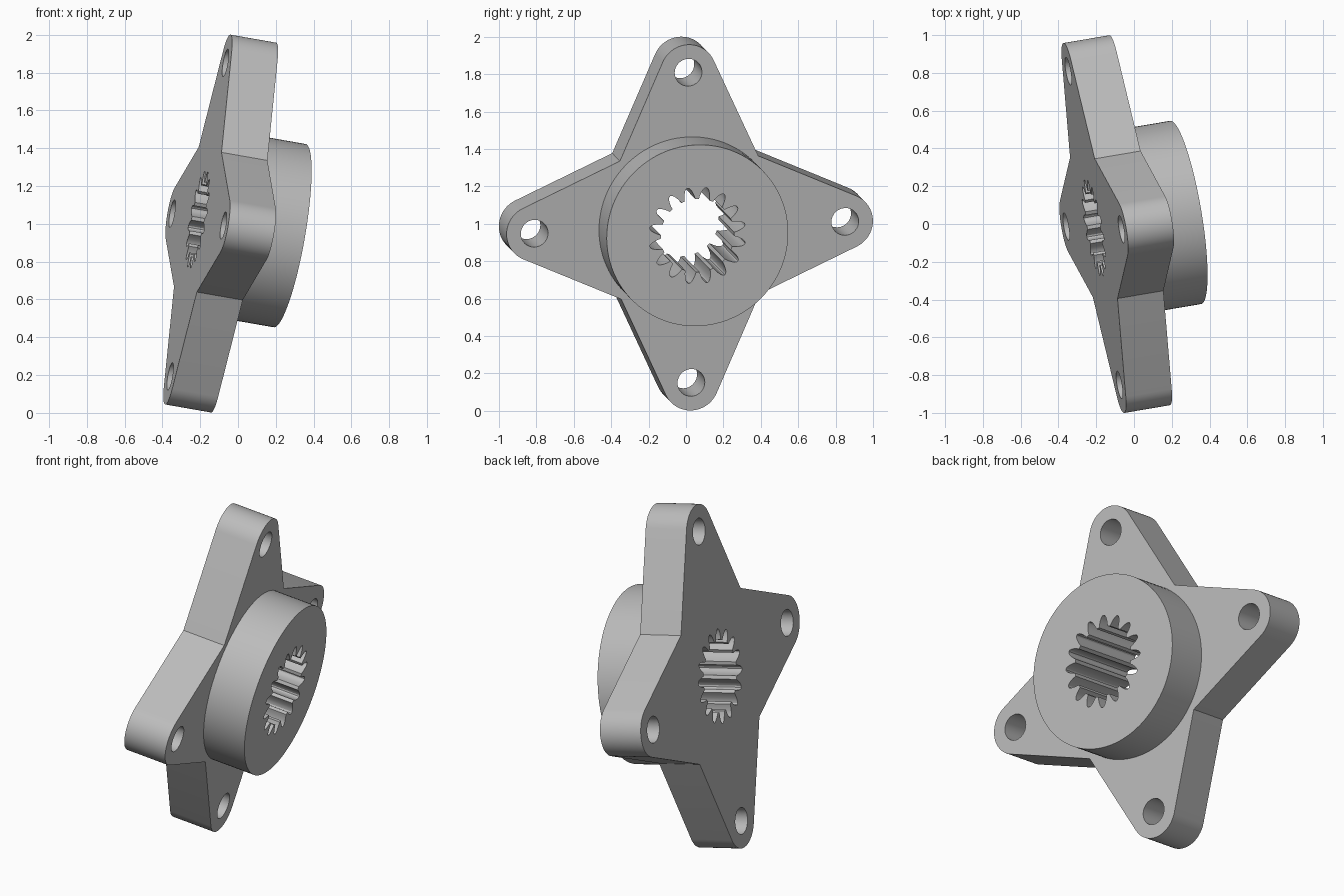
import bpy
import bmesh
from math import sin, cos, acos, atan2, hypot, pi
from mathutils import Matrix, Vector

if "Cube" in bpy.data.objects:
    bpy.data.objects.remove(bpy.data.objects["Cube"], do_unlink=True)

THICK, HUB_H, HUB_R = 0.25, 0.25, 0.492
ARM_R, TIP_R, HOLE_R, NOTCH = 0.842, 0.151, 0.074, 0.375
TEETH = 16


def circle(radius, count, cx=0.0, cy=0.0):
    return [(cx + radius * cos(2 * pi * i / count),
             cy + radius * sin(2 * pi * i / count)) for i in range(count)]


def turn(points, angle):
    c, s = cos(angle), sin(angle)
    return [(x * c - y * s, x * s + y * c) for x, y in points]


def star_outline():
    """Four tapered arms with round tips, meeting in sharp notches."""
    dx, dy = NOTCH, NOTCH - ARM_R
    start = atan2(dy, dx) + acos(TIP_R / hypot(dx, dy))
    steps = 20
    arm = [(NOTCH, NOTCH)]
    for i in range(steps + 1):
        a = start + (pi - 2 * start) * i / steps
        arm.append((TIP_R * cos(a), ARM_R + TIP_R * sin(a)))
    return [p for k in range(4) for p in turn(arm, k * pi / 2)]


def spline_outline():
    """Bore with rounded, outward-tapering grooves."""
    side = [(0.029, 0.197), (0.027, 0.215), (0.022, 0.235),
            (0.016, 0.250), (0.008, 0.260)]
    groove = side + [(0, 0.263)] + [(-x, y) for x, y in reversed(side)]
    return [p for k in range(TEETH)
            for p in turn(groove, (k + 0.5) * 2 * pi / TEETH)]


bm = bmesh.new()


def ring(points, depth):
    verts = [bm.verts.new((x, y, depth)) for x, y in points]
    for i, v in enumerate(verts):
        bm.edges.new((v, verts[i - 1]))
    return verts


def wall(lower, upper):
    for i in range(len(lower)):
        bm.faces.new((lower[i - 1], lower[i], upper[i], upper[i - 1]))


def cap(*rings):
    edges = [bm.edges.get((v, r[i - 1])) for r in rings for i, v in enumerate(r)]
    bmesh.ops.triangle_fill(bm, use_beauty=True, use_dissolve=False,
                            edges=edges, normal=(0, 0, 1))


# Rings of the plate, bolt holes, hub and bore
star, bore = star_outline(), spline_outline()
holes = [turn(circle(HOLE_R, 32, 0, ARM_R), k * pi / 2) for k in range(4)]
star_back, star_front = ring(star, -THICK), ring(star, 0)
holes_back = [ring(h, -THICK) for h in holes]
holes_front = [ring(h, 0) for h in holes]
hub_base = ring(circle(HUB_R, 96), 0)
hub_top = ring(circle(HUB_R, 96), HUB_H)
bore_back, bore_top = ring(bore, -THICK), ring(bore, HUB_H)

# Flat faces first, then the side walls
cap(star_back, bore_back, *holes_back)
cap(star_front, hub_base, *holes_front)
cap(hub_top, bore_top)
wall(star_back, star_front)
wall(hub_base, hub_top)
wall(bore_back, bore_top)
for low, high in zip(holes_back, holes_front):
    wall(low, high)
bmesh.ops.recalc_face_normals(bm, faces=bm.faces[:])

# Tilted frame: arm directions and the shaft axis
up = Vector((0.174, -0.009, 0.985)).normalized()
axis = Vector((0.9715, 0.165, -0.170)).normalized()
side = up.cross(axis).normalized()
up = axis.cross(side)
frame = Matrix((side, up, axis)).transposed().to_4x4()
frame.translation = (0.03, 0.02, 0.98)
bm.transform(frame)

mesh = bpy.data.meshes.new("splined_flange")
bm.to_mesh(mesh)
bm.free()
flange = bpy.data.objects.new("splined_flange", mesh)
bpy.context.collection.objects.link(flange)

# Plain grey metal
grey = bpy.data.materials.new("plain_grey")
grey.use_nodes = True
colour = (0.5, 0.5, 0.5, 1)
grey.diffuse_color = colour
grey.node_tree.nodes["Principled BSDF"].inputs["Base Color"].default_value = colour
mesh.materials.append(grey)

bpy.ops.object.select_all(action="DESELECT")
flange.select_set(True)
bpy.context.view_layer.objects.active = flange
bpy.ops.object.shade_smooth_by_angle(angle=pi / 6)
